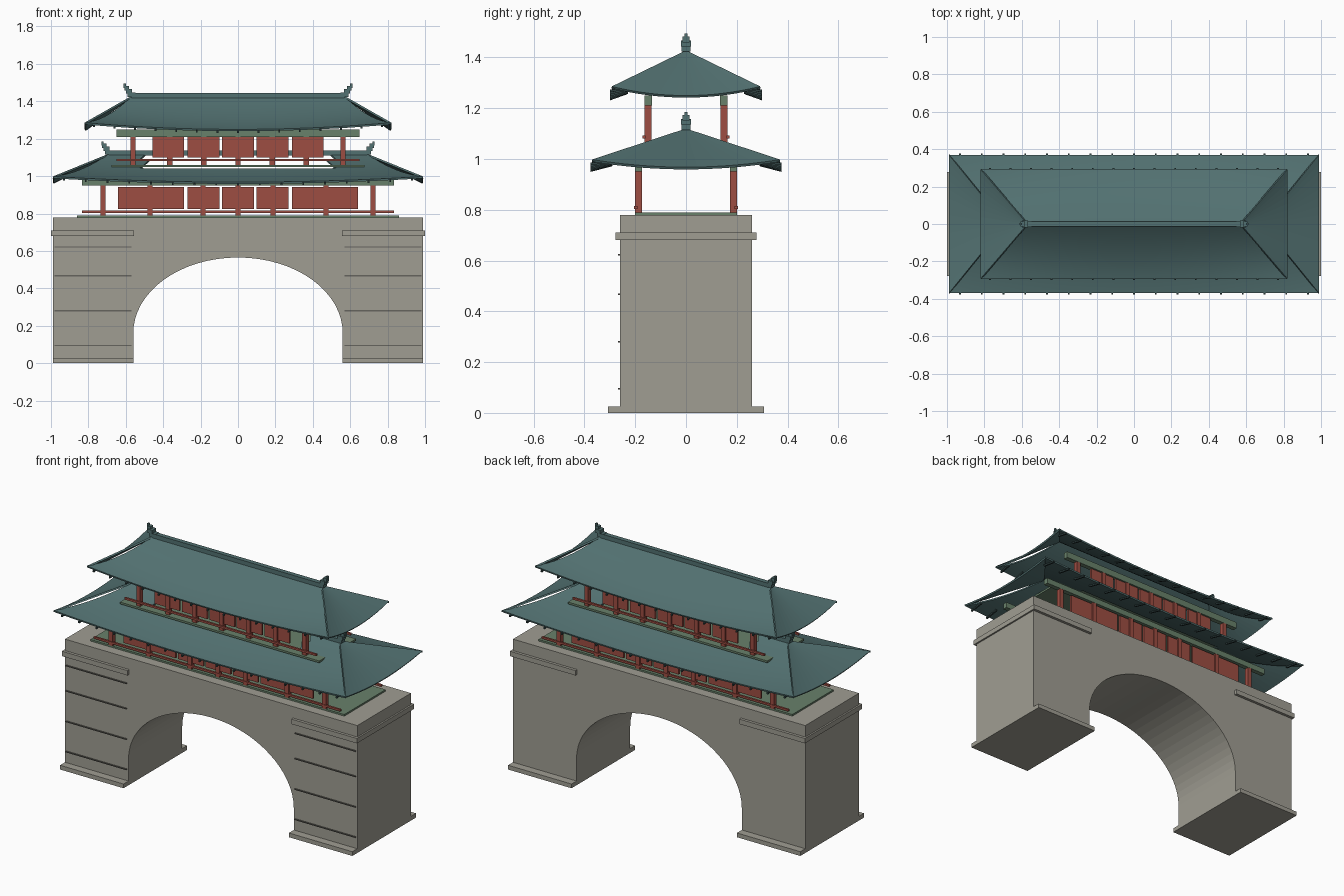
import bpy, bmesh, math
from mathutils import Vector

if "Cube" in bpy.data.objects:
    bpy.data.objects.remove(bpy.data.objects["Cube"])


def material(name, rgb):
    m = bpy.data.materials.new(name)
    m.use_nodes = True
    m.diffuse_color = (*rgb, 1)
    m.node_tree.nodes["Principled BSDF"].inputs["Base Color"].default_value = (*rgb, 1)
    return m


STONE = material("grey stone", (0.35, 0.34, 0.29))
JOINT = material("dark joint", (0.13, 0.125, 0.11))
TILE = material("teal tile", (0.085, 0.165, 0.165))
RAFTER = material("dark teal timber", (0.03, 0.055, 0.055))
RED = material("red timber", (0.34, 0.075, 0.055))
GREEN = material("green timber", (0.14, 0.22, 0.145))


def finish(name, bm, mat):
    bmesh.ops.recalc_face_normals(bm, faces=bm.faces)
    mesh = bpy.data.meshes.new(name)
    bm.to_mesh(mesh)
    bm.free()
    mesh.materials.append(mat)
    ob = bpy.data.objects.new(name, mesh)
    bpy.context.collection.objects.link(ob)
    return ob


def add_box(bm, x0, x1, y0, y1, z0, z1):
    verts = bmesh.ops.create_cube(bm, size=1)["verts"]
    for v in verts:
        v.co = Vector((x0 + (v.co.x + 0.5) * (x1 - x0),
                       y0 + (v.co.y + 0.5) * (y1 - y0),
                       z0 + (v.co.z + 0.5) * (z1 - z0)))
    return verts


def boxes(name, mat, items):
    bm = bmesh.new()
    for b in items:
        add_box(bm, *b)
    return finish(name, bm, mat)


# Stone gate body with an elliptical archway
ARCH, SPRING, RISE, END, DEPTH, TOP = 0.56, 0.16, 0.405, 0.99, 0.26, 0.78
outline = [(-END, 0), (-ARCH, 0)]
for i in range(33):
    a = math.pi * (1 - i / 32)
    outline.append((ARCH * math.cos(a), SPRING + RISE * math.sin(a)))
outline += [(ARCH, 0), (END, 0), (END, TOP), (-END, TOP)]
bm = bmesh.new()
face = bm.faces.new([bm.verts.new((x, -DEPTH, z)) for x, z in outline])
ext = bmesh.ops.extrude_face_region(bm, geom=[face])["geom"]
bmesh.ops.translate(bm, vec=(0, 2 * DEPTH, 0),
                    verts=[g for g in ext if isinstance(g, bmesh.types.BMVert)])
finish("gate_body", bm, STONE)

# Plinths, upper bands and joints on both piers
for side, x0, x1 in (("right", -END, -ARCH), ("left", ARCH, END)):
    boxes(side + "_plinth", STONE, [(x0, x1, -0.308, 0.308, 0, 0.026)])
    bx0, bx1 = (-1, -0.555) if x0 < 0 else (0.555, 1)
    boxes(side + "_band", STONE, [(bx0, bx1, -0.277, 0.277, 0.68, 0.71)])
    boxes(side + "_joints", JOINT,
          [(x0 + 0.01, x1 - 0.01, -0.267, -DEPTH, z - 0.003, z + 0.003)
           for z in (0.095, 0.28, 0.467, 0.622)])


# Timber storey: deck, rails, columns, panels and beams
def storey(name, z0, z1, y, deck, rail, beam, columns, panels, panel_z, rail_z):
    boxes(name + "_deck", GREEN, [(-deck[0], deck[0], -deck[1], deck[1], z0 - 0.012, z0)])
    posts, rails, walls, beams = [], [], [], []
    for s in (-1, 1):
        c = s * y
        for x in columns:
            posts.append((x - 0.0135, x + 0.0135, c - 0.0135, c + 0.0135, z0, z1))
        for a, b in panels:
            walls.append((a, b, c - 0.006, c + 0.006, *panel_z))
        r = s * rail[1]
        rails.append((-rail[0], rail[0], r - 0.006, r + 0.006, rail_z, rail_z + 0.012))
        beams.append((-beam[0], beam[0], c - 0.0145, c + 0.0145, z1, beam[1]))
    boxes(name + "_columns", RED, posts)
    boxes(name + "_rails", RED, rails)
    boxes(name + "_panels", RED, walls)
    boxes(name + "_beams", GREEN, beams)


def both_sides(spans):
    return spans + [(-b, -a) for a, b in spans if a > 0]


storey("lower", 0.79, 0.95, 0.187, (0.86, 0.2), (0.835, 0.198), (0.835, 0.985),
       (-0.722, -0.47, -0.187, 0, 0.187, 0.47, 0.722),
       both_sides([(-0.085, 0.085), (0.1, 0.27), (0.288, 0.642)]), (0.825, 0.942), 0.803)
storey("upper", 1.06, 1.21, 0.149, (0.675, 0.178), (0.65, 0.166), (0.65, 1.25),
       (-0.562, -0.365, -0.183, 0, 0.183, 0.365, 0.562),
       both_sides([(-0.085, 0.085), (0.1, 0.27), (0.288, 0.457)]), (1.1, 1.208), 1.08)


# Curved hip roof: sagging long slopes, straighter hip ends, ridge, finials, rafters
def roof(name, ex, ey, rx, z_ridge, z_eave, lift, sag, opening, rafter_count):
    h = z_ridge - z_eave

    def long_slope(u, v, s):
        z = z_ridge - h * (v + sag * v * (1 - v)) + lift * u * u * v * v
        return Vector((u * (rx + (ex - rx) * v), s * v * ey, z))

    def hip_end(u, v, s):
        z = z_ridge - h * v + lift * u * u * v
        return Vector((s * (rx + (ex - rx) * v), u * v * ey, z))

    def sheet(part, shape, s, nu, nv):
        bm = bmesh.new()
        grid = [[bm.verts.new(shape(2 * i / nu - 1, j / nv, s)) for i in range(nu + 1)]
                for j in range(nv + 1)]
        for j in range(nv):
            for i in range(nu):
                quad = [grid[j][i], grid[j][i + 1], grid[j + 1][i + 1], grid[j + 1][i]]
                mid = sum((v.co for v in quad), Vector()) / 4
                # leave the middle open where the upper storey rises through
                if opening and abs(mid.x) < opening[0] and abs(mid.y) < opening[1]:
                    continue
                bm.faces.new(quad)
        bmesh.ops.remove_doubles(bm, verts=bm.verts, dist=0.0001)
        bmesh.ops.recalc_face_normals(bm, faces=bm.faces)
        if sum(f.normal.z for f in bm.faces) < 0:
            bmesh.ops.reverse_faces(bm, faces=bm.faces)
        mesh = bpy.data.meshes.new(name + part)
        bm.to_mesh(mesh)
        bm.free()
        mesh.materials.append(TILE)
        ob = bpy.data.objects.new(name + part, mesh)
        bpy.context.collection.objects.link(ob)
        for p in mesh.polygons:
            p.use_smooth = part.endswith("slope")
        mod = ob.modifiers.new("thickness", "SOLIDIFY")
        mod.thickness = 0.01
        mod.offset = -1
        edge = ob.modifiers.new("sharp edges", "EDGE_SPLIT")
        edge.split_angle = math.radians(40)

    for s, a, b in ((-1, "_front_slope", "_right_hip"), (1, "_back_slope", "_left_hip")):
        sheet(a, long_slope, s, 28, 14)
        sheet(b, hip_end, s, 16, 6)

    boxes(name + "_ridge", TILE,
          [(-rx, rx, -0.014, 0.014, z_ridge - 0.01, z_ridge + 0.016)])
    # stepped finials leaning outwards
    steps = []
    for s in (-1, 1):
        for dx, dz, w, d in ((0.0, 0.0, 0.022, 0.017), (0.014, 0.02, 0.016, 0.019),
                             (0.026, 0.036, 0.012, 0.013), (0.035, 0.048, 0.006, 0.006)):
            x = s * (rx + dx)
            steps.append((x - w, x + w, -d, d, z_ridge + dz - 0.005, z_ridge + dz + 0.018))
    boxes(name + "_finials", TILE, steps)

    # rafter tips following the underside of the eaves
    bm = bmesh.new()
    for s in (-1, 1):
        for i in range(rafter_count):
            u = (2 * i / (rafter_count - 1) - 1) * 0.94
            outer, inner = long_slope(u, 1.0, s), long_slope(u, 0.78, s)
            verts = add_box(bm, outer.x - 0.005, outer.x + 0.005, 0, 1, 0, 0.01)
            for v in verts:
                p = inner.lerp(outer, v.co.y)
                v.co.y = p.y + s * 0.007 * v.co.y
                v.co.z += p.z - 0.019
    finish(name + "_rafters", bm, RAFTER)


roof("lower_roof", 0.99, 0.37, 0.69, 1.12, 0.968, 0.03, 0.4, (0.5, 0.155), 17)
roof("upper_roof", 0.82, 0.292, 0.57, 1.428, 1.25, 0.036, 0.45, None, 15)
